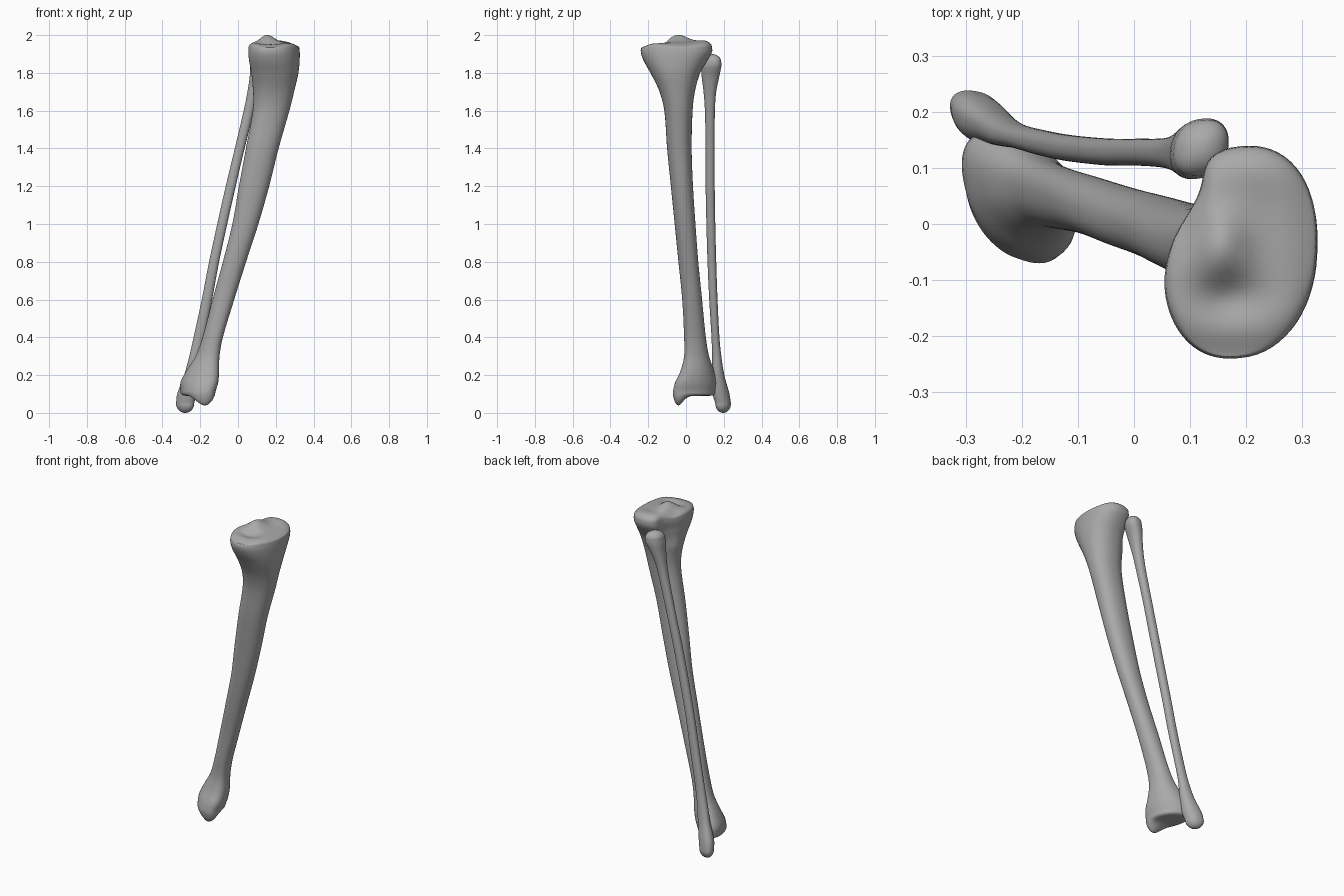
import bpy, bmesh, math
from math import sin, cos, pi, exp, copysign

if "Cube" in bpy.data.objects:
    bpy.data.objects.remove(bpy.data.objects["Cube"])

bone = bpy.data.materials.new("bone_grey")
bone.use_nodes = True
colour = (0.4, 0.4, 0.4, 1)
bone.diffuse_color = colour
bone.node_tree.nodes["Principled BSDF"].inputs["Base Color"].default_value = colour
SIDES = 64


def sample(keys, z):
    """Smooth interpolation of the key sections (sorted by height)."""
    n = len(keys)
    i = max(k for k in range(n - 1) if k == 0 or keys[k][0] <= z)
    a, b = keys[i], keys[i + 1]
    p, q = keys[max(i - 1, 0)], keys[min(i + 2, n - 1)]
    h = b[0] - a[0]
    t = (z - a[0]) / h
    out = []
    for j in range(1, len(a)):
        m0 = (b[j] - p[j]) / (b[0] - p[0]) * h
        m1 = (q[j] - a[j]) / (q[0] - a[0]) * h
        out.append((2*t**3 - 3*t*t + 1) * a[j] + (t**3 - 2*t*t + t) * m0
                   + (3*t*t - 2*t**3) * b[j] + (t**3 - t*t) * m1)
    return out


def ring(keys, z, notch):
    """Skewed oval that fills the section's x and y extents."""
    x0, x1, y0, y1, skew = sample(keys, z)
    pts = []
    for k in range(SIDES):
        t = 2 * pi * k / SIDES
        c, s = cos(t - skew), sin(t)
        c, s = copysign(abs(c)**0.9, c), copysign(abs(s)**0.9, s)
        x = (x0 + x1) / 2 + (x1 - x0) / 2 * c
        y = (y0 + y1) / 2 + (y1 - y0) / 2 * s
        pts.append((x + notch(t, z), y, z))
    return pts


def cap(rim, height, power, steps=16):
    """Rings shrinking to the middle, with a rounded edge and a shaped surface."""
    cx = sum(p[0] for p in rim) / SIDES
    cy = sum(p[1] for p in rim) / SIDES
    z = rim[0][2]
    rings = []
    for k in range(1, steps):
        s = 1 - (k / steps)**2
        f = (1 - s**power)**0.5
        row = []
        for px, py, _ in rim:
            x, y = cx + (px - cx) * s, cy + (py - cy) * s
            row.append((x, y, z + (height(x, y) - z) * f))
        rings.append(row)
    return rings


def build(name, keys, low, high, power, notch=lambda t, z: 0, steps=110):
    z0, z1 = keys[0][0], keys[-1][0]
    shaft = [ring(keys, z0 + (z1 - z0) * k / steps, notch) for k in range(steps + 1)]
    rings = cap(shaft[0], low, power)[::-1] + shaft + cap(shaft[-1], high, power)
    bm = bmesh.new()
    rows = [[bm.verts.new(p) for p in r] for r in rings]
    for a, b in zip(rows, rows[1:]):
        for k in range(SIDES):
            m = (k + 1) % SIDES
            bm.faces.new((a[k], a[m], b[m], b[k]))
    bm.faces.new(rows[0][::-1])
    bm.faces.new(rows[-1])
    mesh = bpy.data.meshes.new(name)
    bm.to_mesh(mesh)
    bm.free()
    mesh.materials.append(bone)
    obj = bpy.data.objects.new(name, mesh)
    bpy.context.collection.objects.link(obj)
    for poly in mesh.polygons:
        poly.use_smooth = True


def bump(x, y, cx, cy, rx, ry):
    return exp(-((x - cx) / rx)**2 - ((y - cy) / ry)**2)


# Shin bone: z, left edge, right edge, front edge, back edge, skew
shin_keys = [
    (0.11, -0.305, -0.12, -0.07, 0.16, -0.45),
    (0.16, -0.305, -0.105, -0.058, 0.166, -0.45),
    (0.22, -0.275, -0.1, -0.03, 0.15, -0.4),
    (0.3, -0.225, -0.098, -0.01, 0.122, -0.3),
    (0.4, -0.188, -0.08, -0.01, 0.105, -0.2),
    (0.6, -0.135, -0.02, -0.02, 0.085, -0.1),
    (0.8, -0.08, 0.043, -0.04, 0.065, 0),
    (1.0, -0.03, 0.108, -0.06, 0.05, 0),
    (1.2, 0.005, 0.165, -0.08, 0.037, 0),
    (1.4, 0.042, 0.215, -0.1, 0.03, 0),
    (1.6, 0.078, 0.272, -0.115, 0.035, 0),
    (1.7, 0.08, 0.297, -0.14, 0.047, 0),
    (1.8, 0.068, 0.32, -0.188, 0.075, 0.05),
    (1.86, 0.055, 0.326, -0.222, 0.11, 0.08),
    (1.91, 0.05, 0.327, -0.24, 0.138, 0.1),
    (1.935, 0.052, 0.324, -0.236, 0.138, 0.1),
]


def shin_notch(t, z):
    # hollow on the outer side of the upper end
    w = min(1, max(0, (z - 1.75) / 0.12))
    return 0.04 * w * exp(-((t - pi + 0.5) / 0.45)**2)


def shin_top(x, y):
    return (1.962 + 0.04 * bump(x, y, 0.155, -0.04, 0.05, 0.07)
            - 0.025 * bump(x, y, 0.17, -0.13, 0.06, 0.04)
            - 0.03 * bump(x, y, 0.06, 0.0, 0.05, 0.04)
            + 0.012 * bump(x, y, 0.2, 0.1, 0.09, 0.05)
            - 0.03 * bump(x, y, 0.16, -0.26, 0.2, 0.06)
            - 0.02 * bump(x, y, 0.34, 0.0, 0.05, 0.3))


def shin_bottom(x, y):
    return 0.09 - 0.055 * bump(x, y, -0.175, -0.045, 0.065, 0.038)


build("shin_bone", shin_keys, shin_bottom, shin_top, 8, shin_notch)

# Thin outer bone
outer_keys = [
    (0.05, -0.328, -0.232, 0.155, 0.238, -0.3),
    (0.1, -0.322, -0.22, 0.142, 0.23, -0.3),
    (0.2, -0.285, -0.205, 0.14, 0.203, -0.2),
    (0.3, -0.258, -0.195, 0.138, 0.187, 0),
    (0.4, -0.235, -0.177, 0.135, 0.177, 0),
    (0.6, -0.192, -0.137, 0.123, 0.167, 0),
    (0.8, -0.153, -0.1, 0.114, 0.16, 0),
    (1.0, -0.11, -0.057, 0.108, 0.155, 0),
    (1.2, -0.065, -0.012, 0.104, 0.152, 0),
    (1.4, -0.017, 0.035, 0.104, 0.152, 0),
    (1.6, 0.03, 0.086, 0.1, 0.153, 0),
    (1.7, 0.05, 0.112, 0.093, 0.16, 0),
    (1.78, 0.062, 0.14, 0.083, 0.176, 0.1),
    (1.84, 0.065, 0.168, 0.08, 0.188, 0.2),
    (1.86, 0.07, 0.168, 0.085, 0.186, 0.2),
]
build("outer_bone", outer_keys, lambda x, y: 0.0, lambda x, y: 1.9, 2)
